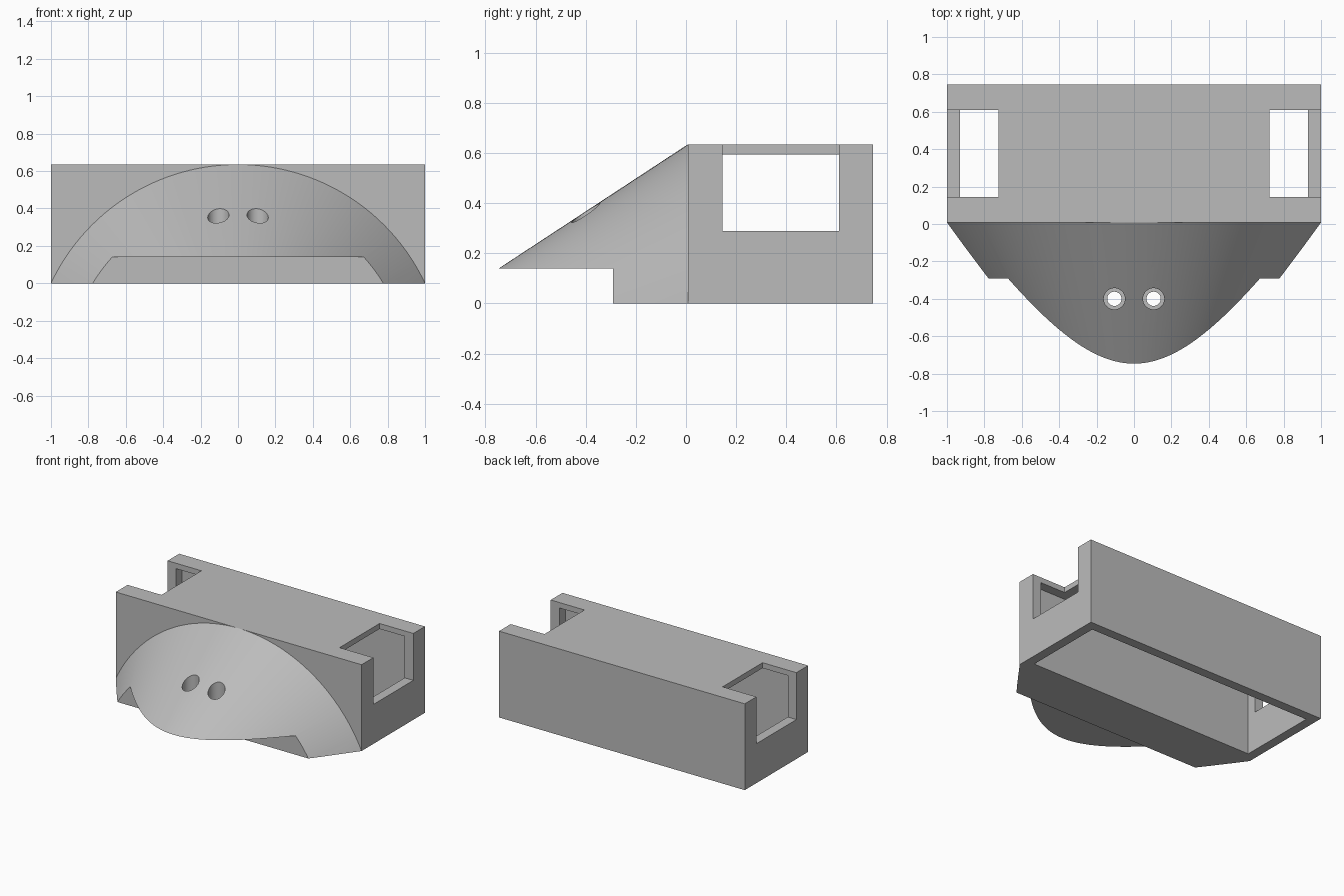
import bpy
import bmesh
import math
from mathutils import Matrix

if "Cube" in bpy.data.objects:
    bpy.data.objects.remove(bpy.data.objects["Cube"], do_unlink=True)

# Single grey plastic
GREY = (0.5, 0.5, 0.5, 1.0)
grey = bpy.data.materials.new("plain grey")
grey.use_nodes = True
grey.diffuse_color = GREY
grey.node_tree.nodes["Principled BSDF"].inputs["Base Color"].default_value = GREY


def make_object(name, bm):
    mesh = bpy.data.meshes.new(name)
    bmesh.ops.recalc_face_normals(bm, faces=bm.faces)
    bm.to_mesh(mesh)
    bm.free()
    mesh.materials.append(grey)
    obj = bpy.data.objects.new(name, mesh)
    bpy.context.collection.objects.link(obj)
    return obj


def box(name, x, y, z):
    bm = bmesh.new()
    bmesh.ops.create_cube(bm, size=1)
    for v in bm.verts:
        v.co = [lo + (c + 0.5) * (hi - lo) for c, (lo, hi) in zip(v.co, (x, y, z))]
    return make_object(name, bm)


def cylinder(name, x, y, z, radius):
    bm = bmesh.new()
    bmesh.ops.create_cone(bm, cap_ends=True, segments=48, radius1=radius,
                          radius2=radius, depth=z[1] - z[0],
                          matrix=Matrix.Translation((x, y, sum(z) / 2)))
    return make_object(name, bm)


def cut(target, cutter):
    cutter.hide_render = True
    mod = target.modifiers.new("cut", 'BOOLEAN')
    mod.operation = 'DIFFERENCE'
    mod.solver = 'EXACT'
    mod.object = cutter
    select(target)
    bpy.ops.object.modifier_apply(modifier=mod.name)
    bpy.data.objects.remove(cutter, do_unlink=True)


def select(obj):
    bpy.ops.object.select_all(action='DESELECT')
    obj.select_set(True)
    bpy.context.view_layer.objects.active = obj


HEIGHT, FRONT, BACK = 0.635, 0.008, 0.745

# Hollow housing, open underneath, with a notch at each end
housing = box("housing", (-1, 1), (FRONT, BACK), (0, HEIGHT))
cut(housing, box("cavity", (-0.93, 0.93), (0.075, 0.675), (-0.2, 0.595)))
for x in ((-1.2, -0.725), (0.725, 1.2)):
    cut(housing, box("end_notch", x, (0.145, 0.61), (0.29, 0.9)))

# Sloping front: slice of a wide cone whose axis lies below the floor
radius = (1 + HEIGHT ** 2) / (2 * HEIGHT)
slope, length = 0.656, 0.91
bm = bmesh.new()
bmesh.ops.create_cone(bm, cap_ends=True, segments=160, radius1=radius,
                      radius2=radius - slope * length, depth=length)
bmesh.ops.transform(bm, verts=bm.verts, matrix=(
    Matrix.Translation((0, FRONT - length / 2, HEIGHT - radius))
    @ Matrix.Rotation(math.pi / 2, 4, 'X')))
nose = make_object("sloping_nose", bm)
cut(nose, box("floor_cutter", (-2, 2), (-2, 2), (-3, 0)))
cut(nose, box("step_cutter", (-2, 2), (-2, -0.292), (-1, 0.14)))

# Counterbored screw holes
for x in (-0.105, 0.105):
    cut(nose, cylinder("screw_head_hole", x, -0.4, (0.2, 0.8), 0.057))
    cut(nose, cylinder("screw_hole", x, -0.4, (0, 0.5), 0.038))

select(nose)
bpy.ops.object.shade_smooth_by_angle(angle=math.radians(25))
